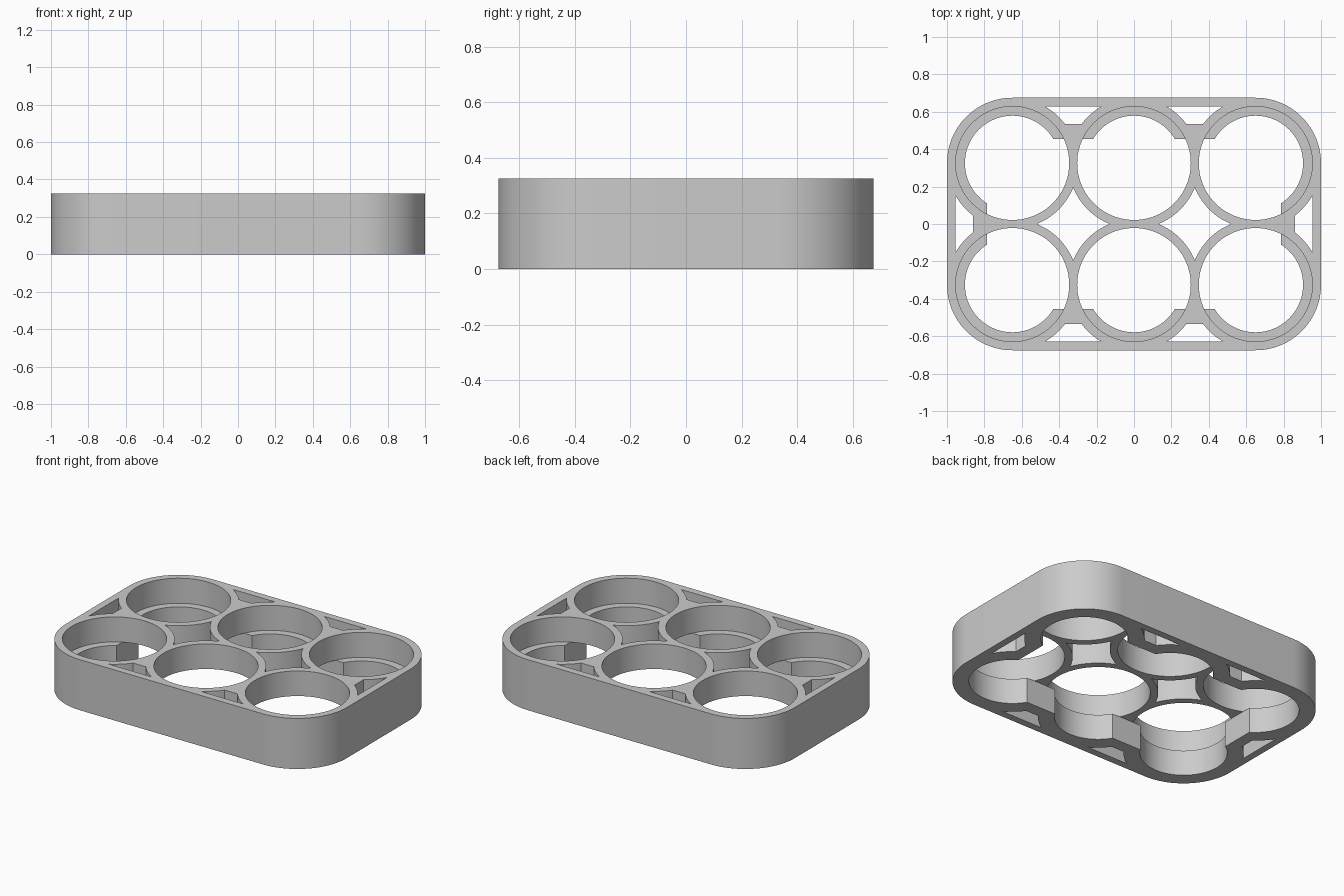
import bpy
import bmesh
from math import asin, atan2, cos, sin, pi, radians, sqrt

if "Cube" in bpy.data.objects:
    bpy.data.objects.remove(bpy.data.objects["Cube"])

HEIGHT, LIP = 0.325, 0.164           # total height, top of the retaining lip
PITCH, SHELL_R = 0.65, 0.35          # cell spacing, outer radius round a cell
POCKET_R, LIP_R = 0.3035, 0.254      # upper pocket and lower lip radii
HALF = PITCH / 2


def arc(cx, cy, r, a0, a1, n):
    """Points along an arc, both ends included."""
    return [(cx + r * cos(a0 + (a1 - a0) * i / n),
             cy + r * sin(a0 + (a1 - a0) * i / n)) for i in range(n + 1)]


def circle(cx, cy, r):
    return arc(cx, cy, r, 0, 2 * pi, 96)[:-1]


def place(points, turn, cx, cy):
    """Rotate an outline and move it."""
    c, s = cos(turn), sin(turn)
    return [(cx + x * c - y * s, cy + x * s + y * c) for x, y in points]


def prism(name, outline, z0, z1):
    """Extrude a flat outline from z0 to z1."""
    bm = bmesh.new()
    base = bm.faces.new([bm.verts.new((x, y, z0)) for x, y in outline])
    top = bmesh.ops.extrude_face_region(bm, geom=[base])["geom"]
    for v in top:
        if isinstance(v, bmesh.types.BMVert):
            v.co.z = z1
    bmesh.ops.recalc_face_normals(bm, faces=bm.faces)
    mesh = bpy.data.meshes.new(name)
    bm.to_mesh(mesh)
    bm.free()
    obj = bpy.data.objects.new(name, mesh)
    bpy.context.collection.objects.link(obj)
    return obj


# Rounded outer block
outline = []
for k, (sx, sy) in enumerate([(1, 1), (-1, 1), (-1, -1), (1, -1)]):
    outline += arc(sx * PITCH, sy * HALF, SHELL_R, k * pi / 2, (k + 1) * pi / 2, 24)
holder = prism("cell_holder", outline, 0, HEIGHT)

cutters = []


def cut(name, points, z0=-0.1, z1=HEIGHT + 0.1):
    cutter = prism(name, points, z0, z1)
    cutter.hide_render = True
    cutters.append(cutter)


# Six round cells: wide pocket above, narrower lip below
for x in (-PITCH, 0, PITCH):
    for y in (-HALF, HALF):
        cut("pocket_cutter", circle(x, y, POCKET_R), LIP)
        cut("lip_cutter", circle(x, y, LIP_R), z1=LIP + 0.05)

# Open underside in the middle
cut("underside_cutter",
    [(-0.785, -0.455), (0.785, -0.455), (0.785, 0.455), (-0.785, 0.455)], z1=LIP)

# Four-pointed openings between four cells
a = atan2(HALF, sqrt(SHELL_R ** 2 - HALF ** 2))
quarter = arc(-HALF, -HALF, SHELL_R, pi / 2 - a, a, 20)[:-1]
star = []
for k in range(4):
    star += place(quarter, -k * pi / 2, 0, 0)
for x in (-HALF, HALF):
    cut("star_cutter", place(star, 0, x, 0))

# Wedge openings between the outer shell and each pair of edge cells
a0, a1 = asin(0.21 / SHELL_R), asin(0.304 / SHELL_R)
wedge = (arc(-HALF, 0, SHELL_R, a0, a1, 10)
         + arc(HALF, 0, SHELL_R, pi - a1, pi - a0, 10))
for x in (-HALF, HALF):
    cut("wedge_cutter", place(wedge, 0, x, HALF))
    cut("wedge_cutter", place(wedge, pi, x, -HALF))
cut("wedge_cutter", place(wedge, -pi / 2, PITCH, 0))
cut("wedge_cutter", place(wedge, pi / 2, -PITCH, 0))

# Cut everything, keep the result and drop the cutters
for cutter in cutters:
    mod = holder.modifiers.new("cut", "BOOLEAN")
    mod.operation = "DIFFERENCE"
    mod.solver = "EXACT"
    mod.object = cutter
graph = bpy.context.evaluated_depsgraph_get()
result = bpy.data.meshes.new_from_object(holder.evaluated_get(graph))
holder.modifiers.clear()
holder.data = result
for cutter in cutters:
    bpy.data.objects.remove(cutter)

# Grey plastic
grey = bpy.data.materials.new("grey_plastic")
grey.use_nodes = True
colour = (0.6, 0.6, 0.6, 1)
grey.diffuse_color = colour
grey.node_tree.nodes["Principled BSDF"].inputs["Base Color"].default_value = colour
holder.data.materials.clear()
holder.data.materials.append(grey)

bpy.ops.object.select_all(action="DESELECT")
holder.select_set(True)
bpy.context.view_layer.objects.active = holder
bpy.ops.object.shade_smooth_by_angle(angle=radians(30))
